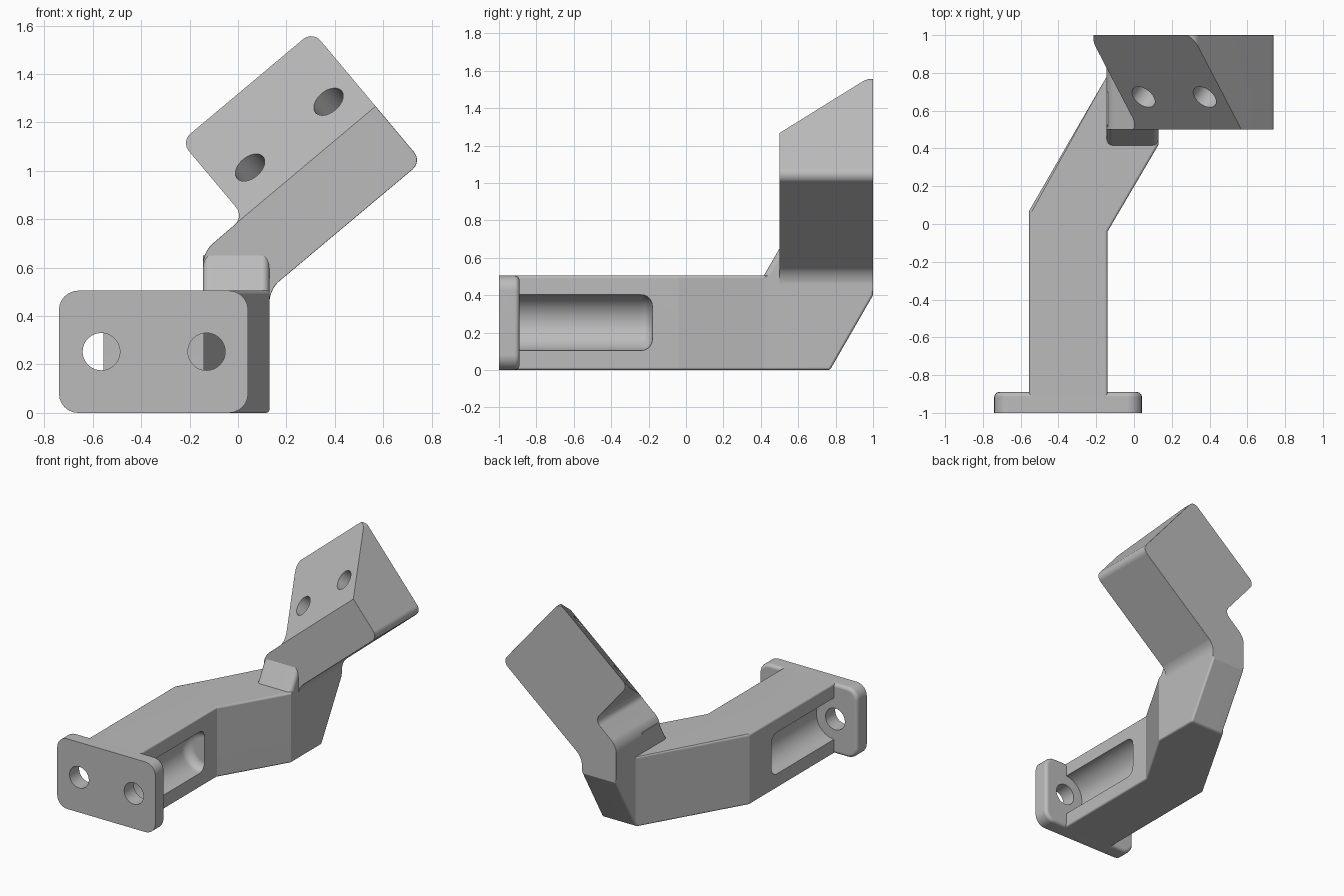
import bpy, bmesh, math
from mathutils import Vector, Matrix

cube = bpy.data.objects.get("Cube")
if cube:
    bpy.data.objects.remove(cube, do_unlink=True)

grey = bpy.data.materials.new("plain grey")
grey.use_nodes = True
grey.diffuse_color = (0.5, 0.5, 0.5, 1)
grey.node_tree.nodes["Principled BSDF"].inputs["Base Color"].default_value = (0.5, 0.5, 0.5, 1)

# Tilted axes of the upper mount, seen from the front
TILT = math.radians(40)
U = Vector((math.cos(TILT), 0, math.sin(TILT)))
V = Vector((-math.sin(TILT), 0, math.cos(TILT)))


def tilted(u, v):
    p = U * u + V * v
    return p.x, p.z


def prism(points, axis, lo, hi):
    """Extrude a flat outline along one world axis."""
    bm = bmesh.new()
    verts = []
    for p in points:
        co = list(p)
        co.insert("xyz".index(axis), lo)
        verts.append(bm.verts.new(co))
    face = bm.faces.new(verts)
    ext = bmesh.ops.extrude_face_region(bm, geom=[face])
    shift = Vector([hi - lo if a == axis else 0 for a in "xyz"])
    moved = [g for g in ext["geom"] if isinstance(g, bmesh.types.BMVert)]
    bmesh.ops.translate(bm, verts=moved, vec=shift)
    bmesh.ops.recalc_face_normals(bm, faces=bm.faces)
    return bm


def round_edges(bm, radius, segments, rule):
    """Round the edges whose middle point and direction satisfy the rule."""
    chosen = []
    for e in bm.edges:
        a, b = (v.co for v in e.verts)
        if e.calc_face_angle(0) > math.radians(5) and rule(e, (a + b) / 2, (b - a).normalized()):
            chosen.append(e)
    bmesh.ops.bevel(bm, geom=chosen, offset=radius, segments=segments,
                    profile=0.5, affect="EDGES", clamp_overlap=True)


def slice_off(bm, point, normal):
    """Remove everything on the normal side of a plane and cap the cut."""
    cut = bmesh.ops.bisect_plane(bm, geom=bm.verts[:] + bm.edges[:] + bm.faces[:],
                                 plane_co=point, plane_no=normal, clear_outer=True)
    rim = [g for g in cut["geom_cut"] if isinstance(g, bmesh.types.BMEdge)]
    bmesh.ops.holes_fill(bm, edges=rim, sides=0)
    bmesh.ops.recalc_face_normals(bm, faces=bm.faces)


def make_object(name, bm):
    mesh = bpy.data.meshes.new(name)
    bm.to_mesh(mesh)
    bm.free()
    mesh.materials.append(grey)
    obj = bpy.data.objects.new(name, mesh)
    bpy.context.collection.objects.link(obj)
    return obj


def activate(obj):
    bpy.ops.object.select_all(action="DESELECT")
    obj.select_set(True)
    bpy.context.view_layer.objects.active = obj


def drill(obj, centre, direction, radius, length, end_round=0):
    """Cut a round hole whose middle lies at centre."""
    bm = bmesh.new()
    direction = Vector(direction).normalized()
    bmesh.ops.create_cone(bm, cap_ends=True, segments=48, radius1=radius,
                          radius2=radius, depth=length)
    if end_round:
        round_edges(bm, end_round, 5, lambda e, m, d: m.z > 0 and abs(d.z) < 0.1)
    turn = direction.to_track_quat("Z", "Y").to_matrix().to_4x4()
    bm.transform(Matrix.Translation(centre) @ turn)
    cutter = make_object("cutter", bm)
    cutter.hide_render = True
    mod = obj.modifiers.new("hole", "BOOLEAN")
    mod.operation, mod.solver, mod.object = "DIFFERENCE", "EXACT", cutter
    activate(obj)
    bpy.ops.object.modifier_apply(modifier=mod.name)
    bpy.data.objects.remove(cutter, do_unlink=True)


def finish(obj):
    activate(obj)
    bpy.ops.object.shade_smooth_by_angle(angle=math.radians(25))
    mod = obj.modifiers.new("even shading", "WEIGHTED_NORMAL")
    mod.keep_sharp = True


BOLTS = (-0.565, -0.13)
BOLT_Z = 0.253
TOP = 0.505
LEFT, RIGHT = -0.145, 0.13

# Front mounting plate with two bolt holes
bm = prism([(-0.74, 0), (0.042, 0), (0.042, TOP), (-0.74, TOP)], "y", -1, -0.89)
round_edges(bm, 0.08, 6, lambda e, m, d: abs(d.y) > 0.9)
round_edges(bm, 0.025, 4, lambda e, m, d: m.y > -0.9 and abs(d.y) < 0.1)
plate = make_object("mounting_plate", bm)
for x in BOLTS:
    drill(plate, (x, -0.95, BOLT_Z), (0, 1, 0), 0.077, 0.4)
finish(plate)

# Bent arm with a slanted heel
bm = prism([(-0.555, -0.92), (-0.14, -0.92), (-0.14, -0.04), (RIGHT, 0.42),
            (RIGHT, 1), (LEFT, 1), (LEFT, 0.78), (-0.555, 0.07)], "z", 0, TOP)
slice_off(bm, (0, 0.77, 0), (0, 0.4, -0.23))


def arm_edge(e, m, d):
    under_mount = m.z > 0.5 and m.y > 0.45
    return m.y > -0.9 and not under_mount and e.calc_face_angle(0) > math.radians(35)


round_edges(bm, 0.025, 4, arm_edge)
arm = make_object("bent_arm", bm)
# Rounded side pockets giving access to the bolts
for x in BOLTS:
    drill(arm, (x, -0.64, BOLT_Z), (0, 1, 0), 0.15, 0.92, 0.06)
finish(arm)

# Sloped toe between the arm and the upper mount
bm = prism([(0.405, 0.485), (0.5, 0.65), (0.7, 0.65), (0.7, 0.485)], "x", LEFT, RIGHT)
round_edges(bm, 0.03, 4, lambda e, m, d: m.y < 0.47 and abs(d.x) < 0.1 and m.z > 0.5)
finish(make_object("sloped_toe", bm))

# Tilted upper mount: one outline, rounded, then sliced by the slanted face
U0, U1, V0, V1, V2 = 0.54, 1.25, 0.307, 0.605, 1.01
bm = prism([(LEFT, 0.42), (RIGHT, 0.42), (RIGHT, 0.51), tilted(U1, V0), tilted(U1, V2),
            tilted(U0, V2), tilted(U0, V1), (LEFT, 0.665)], "y", 0.5, 1)
round_edges(bm, 0.05, 5, lambda e, m, d: abs(d.y) > 0.9 and m.z > 0.45)
round_edges(bm, 0.025, 4, lambda e, m, d: abs(d.y) < 0.1 and m.dot(V) < 0.7 and m.z > 0.43)
slope = Vector((0, V1 - V2, 0)) + V * 0.5
slice_off(bm, V * V2 + Vector((0, 1, 0)), slope)
mount = make_object("tilted_mount", bm)
for u in (0.69, 1.113):
    drill(mount, U * u + V * 0.745 + Vector((0, 0.672, 0)), slope, 0.07, 0.5)
finish(mount)
